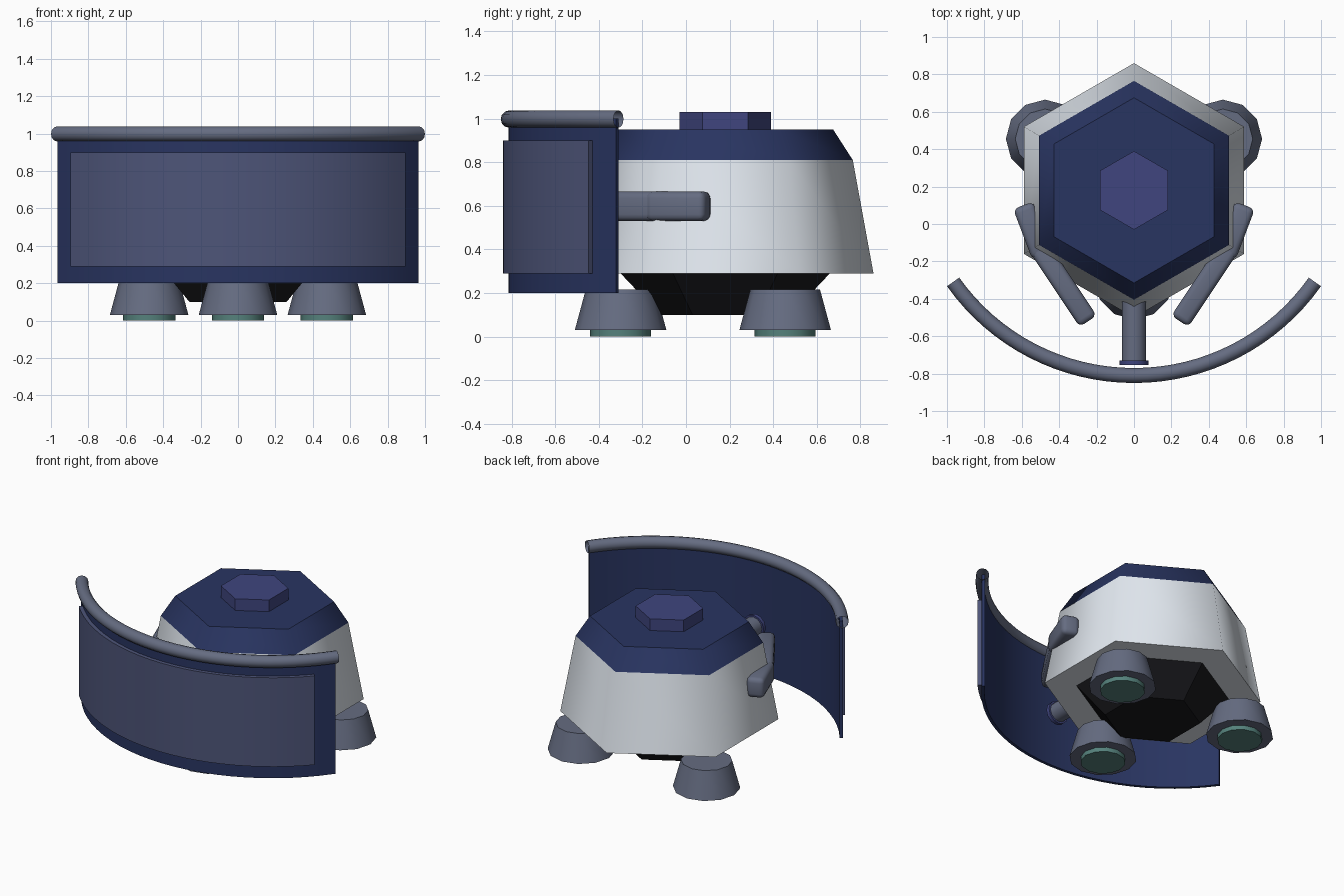
import bpy, bmesh, math
from mathutils import Matrix, Vector

if "Cube" in bpy.data.objects:
    bpy.data.objects.remove(bpy.data.objects["Cube"])


def mat(name, r, g, b):
    m = bpy.data.materials.new(name)
    m.diffuse_color = (r, g, b, 1)
    m.use_nodes = True
    m.node_tree.nodes["Principled BSDF"].inputs["Base Color"].default_value = m.diffuse_color
    return m


WHITE = mat("white_shell", .75, .80, .86)
NAVY = mat("navy", .022, .035, .12)
PURPLE = mat("violet", .05, .06, .21)
STEEL = mat("steel_blue", .13, .15, .22)
PANEL = mat("panel_blue", .075, .09, .19)
DARK = mat("dark", .009, .009, .011)
TEAL = mat("teal", .09, .22, .20)


def finish(name, bm, material, smooth=None):
    bmesh.ops.recalc_face_normals(bm, faces=bm.faces)
    me = bpy.data.meshes.new(name)
    bm.to_mesh(me)
    bm.free()
    me.materials.append(material)
    ob = bpy.data.objects.new(name, me)
    bpy.context.collection.objects.link(ob)
    if smooth:
        bpy.ops.object.select_all(action='DESELECT')
        ob.select_set(True)
        bpy.context.view_layer.objects.active = ob
        bpy.ops.object.shade_smooth_by_angle(angle=math.radians(smooth))
    return ob


def skin(bm, rings, closed_ends=True):
    """Join a row of equal closed rings with quads."""
    vs = [[bm.verts.new(p) for p in ring] for ring in rings]
    n = len(vs[0])
    for a, b in zip(vs, vs[1:]):
        for i in range(n):
            j = (i + 1) % n
            bm.faces.new((a[i], a[j], b[j], b[i]))
    if closed_ends:
        bm.faces.new(vs[0])
        bm.faces.new(vs[-1])


def turned(name, centre, profile, sides, material, smooth=None, along_y=False):
    """Stack of polygon rings (radius, height), first corner on +y."""
    bm = bmesh.new()
    rings = []
    for r, h in profile:
        ring = []
        for i in range(sides):
            a = 2 * math.pi * i / sides
            u, v = r * math.sin(a), r * math.cos(a)
            p = Vector((u, h, v)) if along_y else Vector((u, v, h))
            ring.append(p + Vector(centre))
        rings.append(ring)
    skin(bm, rings)
    return finish(name, bm, material, smooth)


def arc_sweep(name, section, half_angle, segs, material, smooth, caps=True):
    """Sweep an (r, z) section round the shield axis, centred on -y."""
    bm = bmesh.new()
    rings = []
    for k in range(segs + 1):
        a = math.radians(half_angle) * (2 * k / segs - 1)
        rings.append([(r * math.sin(a), .375 - r * math.cos(a), z) for r, z in section])
    skin(bm, rings, caps)
    return finish(name, bm, material, smooth)


def bar(name, start, end, width, height):
    """Rounded bar between two points, mirrored to the other side."""
    s, e = Vector(start), Vector(end)
    d = e - s
    bm = bmesh.new()
    m = (Matrix.Translation((s + e) / 2)
         @ Matrix.Rotation(math.atan2(d.y, d.x), 4, 'Z')
         @ Matrix.Diagonal((d.length, width, height, 1)))
    bmesh.ops.create_cube(bm, size=1, matrix=m)
    bmesh.ops.bevel(bm, geom=bm.edges[:], offset=.03, segments=3,
                    profile=.5, affect='EDGES')
    ob = finish(name, bm, STEEL, 40)
    ob.modifiers.new("mirror", 'MIRROR')
    return ob


# hexagonal body
HUB = (0, .18, 0)
turned("body_shell", HUB, [(.68, .29), (.585, .81)], 6, WHITE, 59.9)
turned("roof", HUB, [(.585, .81), (.495, .95)], 6, NAVY, 57)
turned("roof_cap", HUB, [(.21, .95), (.21, 1.03)], 6, PURPLE)
turned("underside", HUB, [(.48, .29), (.30, .10)], 6, DARK)

# three feet with glowing pads
for tag, x, y in (("front", 0, -.30), ("rear_left", -.475, .455), ("rear_right", .475, .455)):
    turned(tag + "_foot", (x, y, 0), [(.21, .03), (.16, .215)], 12, STEEL, 40)
    turned(tag + "_foot_pad", (x, y, 0), [(.14, 0), (.14, .04)], 12, TEAL, 40)

# arms at the sides
bar("upper_arm", (.592, .10, .598), (.49, -.17, .598), .115, .135)
bar("forearm", (.525, -.10, .598), (.245, -.52, .598), .11, .135)

# nozzle at the front
turned("nozzle", (0, 0, .55), [(.065, -.35), (.065, -.74)], 12, STEEL, 40, True)
turned("nozzle_ring", (0, 0, .55), [(.077, -.73), (.077, -.755)], 12, PURPLE, 40, True)

# curved shield, its front panel and the open tube rail on top
arc_sweep("shield", [(1.17, .2), (1.19, .2), (1.19, 1.0), (1.17, 1.0)], 54.2, 24, NAVY, 30)
arc_sweep("shield_panel", [(1.18, .29), (1.215, .29), (1.215, .90), (1.18, .90)],
          47.4, 24, PANEL, 30)
tube = [(1.185 + .04 * math.cos(i * math.pi / 6), .998 + .04 * math.sin(i * math.pi / 6))
        for i in range(12)]
arc_sweep("shield_rail", tube, 54.7, 32, STEEL, 40, caps=False)
